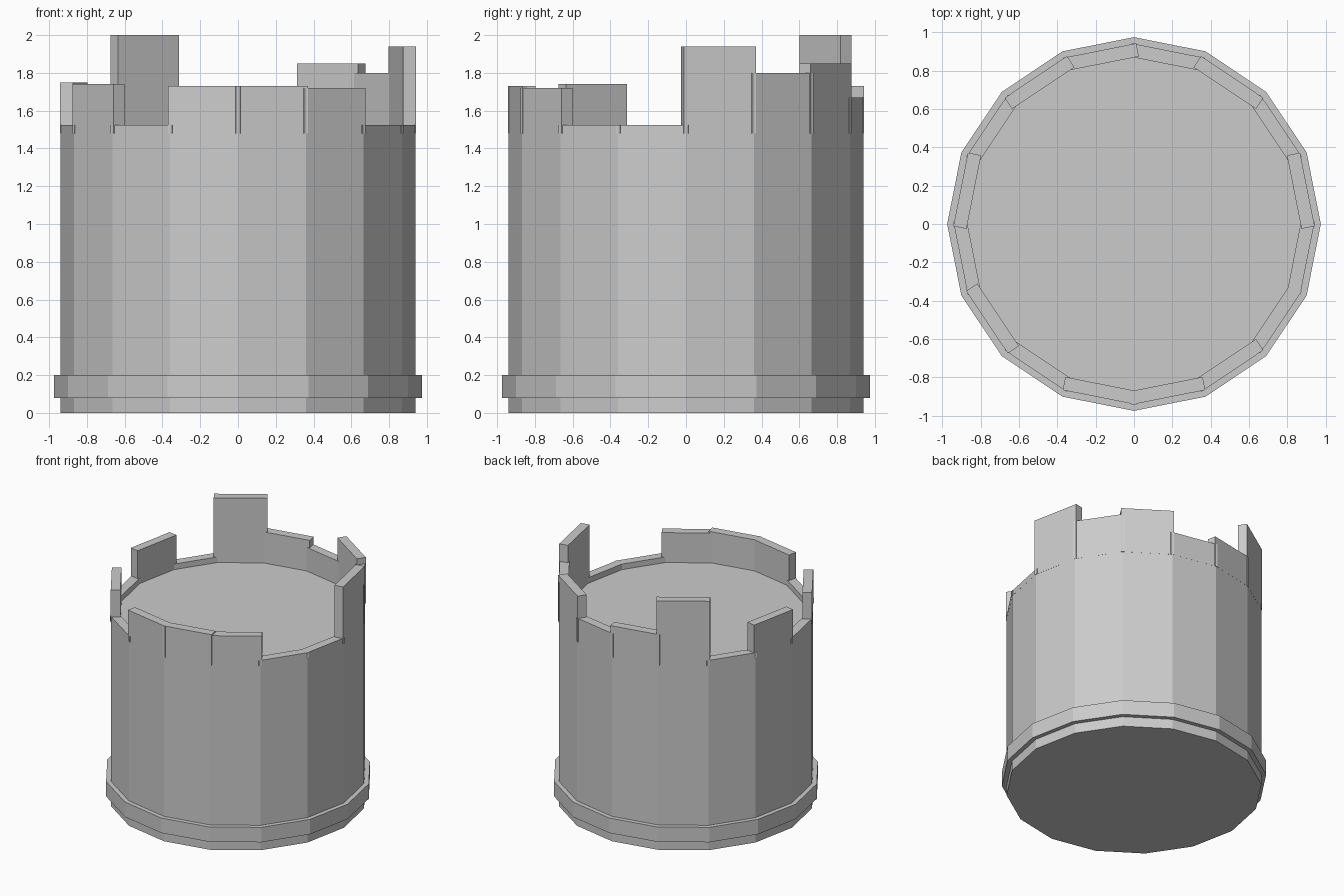
import bpy, math
from mathutils import Matrix

if "Cube" in bpy.data.objects:
    bpy.data.objects.remove(bpy.data.objects["Cube"])

SIDES = 16
STEP = 2 * math.pi / SIDES
RADIUS = 0.94

stone = bpy.data.materials.new("stone_grey")
stone.diffuse_color = (0.6, 0.6, 0.6, 1)
stone.use_nodes = True
stone.node_tree.nodes["Principled BSDF"].inputs["Base Color"].default_value = stone.diffuse_color


def prism(name, radius, z0, z1):
    """16-sided drum with a corner on the +x axis."""
    bpy.ops.mesh.primitive_cylinder_add(vertices=SIDES, radius=radius, depth=z1 - z0,
                                        location=(0, 0, (z0 + z1) / 2))
    ob = bpy.context.object
    ob.name = name
    ob.data.materials.append(stone)
    return ob


# Main drum and the band around its foot
FLOOR = 1.48
prism("tower_body", RADIUS, 0, FLOOR)
prism("base_band", 0.975, 0.08, 0.20)

# One parapet block per side, counter-clockwise from +x, with ruined heights
LOW = 1.525
tops = [1.94, 1.80, 1.85, 1.67, 1.73, 2.0, LOW, 1.75,
        LOW, 1.74, LOW, 1.73, 1.73, 1.72, LOW, LOW]
THICK = 0.07
apothem = RADIUS * math.cos(STEP / 2)
width = 2 * RADIUS * math.sin(STEP / 2) + 0.024   # blocks overlap at the corners

for i, top in enumerate(tops):
    bpy.ops.mesh.primitive_cube_add(size=1)
    block = bpy.context.object
    block.name = f"parapet_block_{i + 1}"
    height = top - FLOOR
    place = (Matrix.Rotation((i + 0.5) * STEP, 4, 'Z')
             @ Matrix.Translation((apothem + 0.0005 - THICK / 2, 0, FLOOR + height / 2))
             @ Matrix.Diagonal((THICK, width, height, 1)))
    block.data.transform(place)
    block.data.materials.append(stone)
